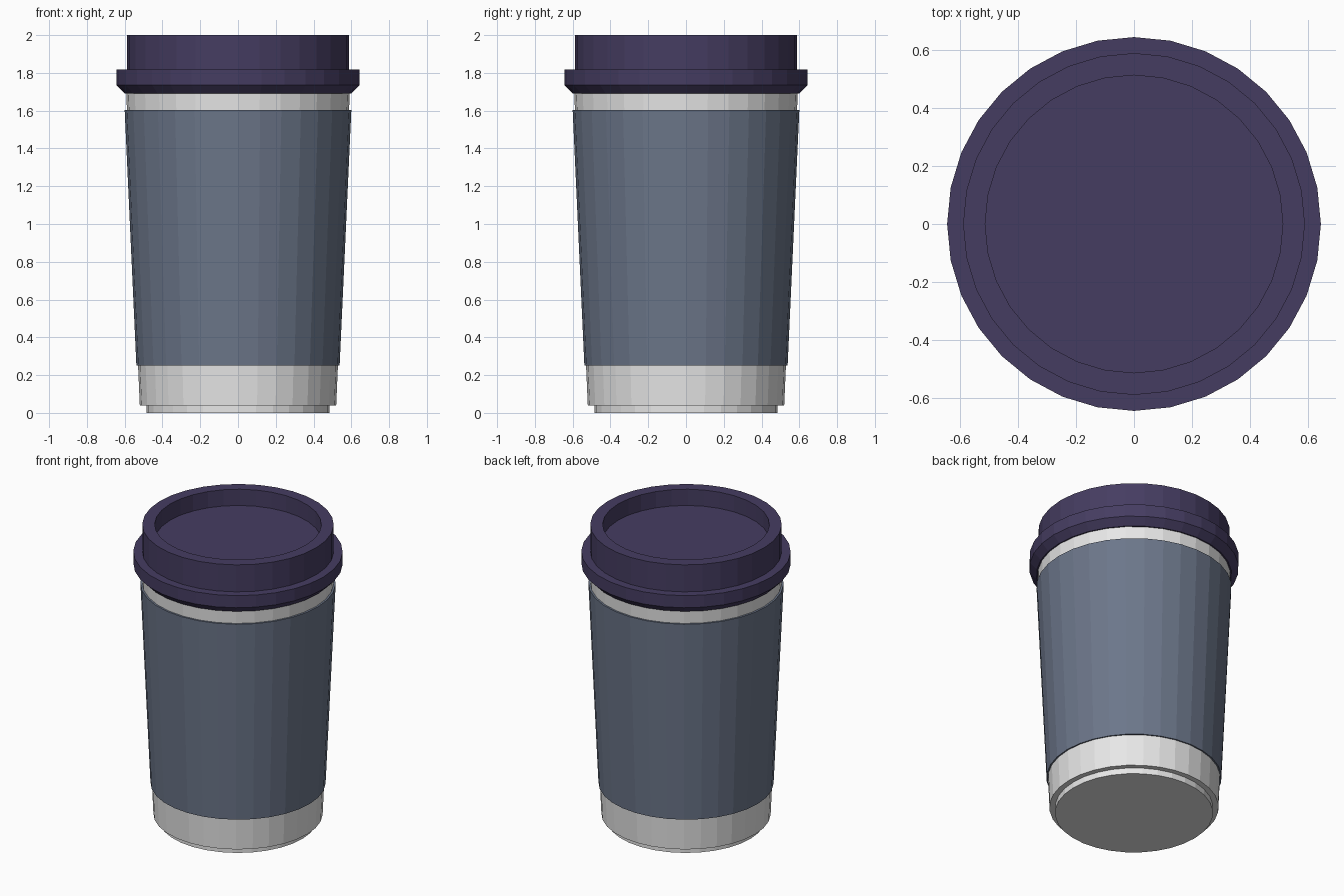
import bpy, bmesh, math

if "Cube" in bpy.data.objects:
    bpy.data.objects.remove(bpy.data.objects["Cube"])

SIDES = 32


def material(name, colour):
    m = bpy.data.materials.new(name)
    m.diffuse_color = (*colour, 1.0)
    m.use_nodes = True
    m.node_tree.nodes["Principled BSDF"].inputs["Base Color"].default_value = m.diffuse_color
    return m


def lathe(name, profile, mat, closed=False):
    """Revolve (radius, z) points around z; open profiles get capped ends."""
    bm = bmesh.new()
    rings = []
    for r, z in profile:
        rings.append([bm.verts.new((r * math.cos(2 * math.pi * i / SIDES),
                                    r * math.sin(2 * math.pi * i / SIDES), z))
                      for i in range(SIDES)])
    pairs = list(zip(rings, rings[1:]))
    if closed:
        pairs.append((rings[-1], rings[0]))
    for a, b in pairs:
        for i in range(SIDES):
            j = (i + 1) % SIDES
            bm.faces.new((a[i], a[j], b[j], b[i]))
    if not closed:
        bm.faces.new(rings[0][::-1])
        bm.faces.new(rings[-1])
    bmesh.ops.recalc_face_normals(bm, faces=bm.faces)
    mesh = bpy.data.meshes.new(name)
    bm.to_mesh(mesh)
    bm.free()
    mesh.materials.append(mat)
    obj = bpy.data.objects.new(name, mesh)
    bpy.context.collection.objects.link(obj)
    return obj


white = material("cup white", (0.80, 0.80, 0.80))
slate = material("sleeve slate blue", (0.150, 0.183, 0.255))
purple = material("lid dark purple", (0.060, 0.046, 0.120))

# Tapered cup with a narrower foot
lathe("cup", [(0.485, 0.0), (0.485, 0.04), (0.52, 0.04), (0.592, 1.70)], white)

# Sleeve band wrapped around the cup
lathe("sleeve", [(0.522, 0.25), (0.538, 0.25), (0.60, 1.603), (0.58, 1.603)],
      slate, closed=True)

# Lid with chamfered rim, raised collar and recessed top
lathe("lid", [(0.60, 1.69), (0.643, 1.735), (0.643, 1.817), (0.588, 1.817),
              (0.588, 2.0), (0.512, 2.0), (0.512, 1.89)], purple)
